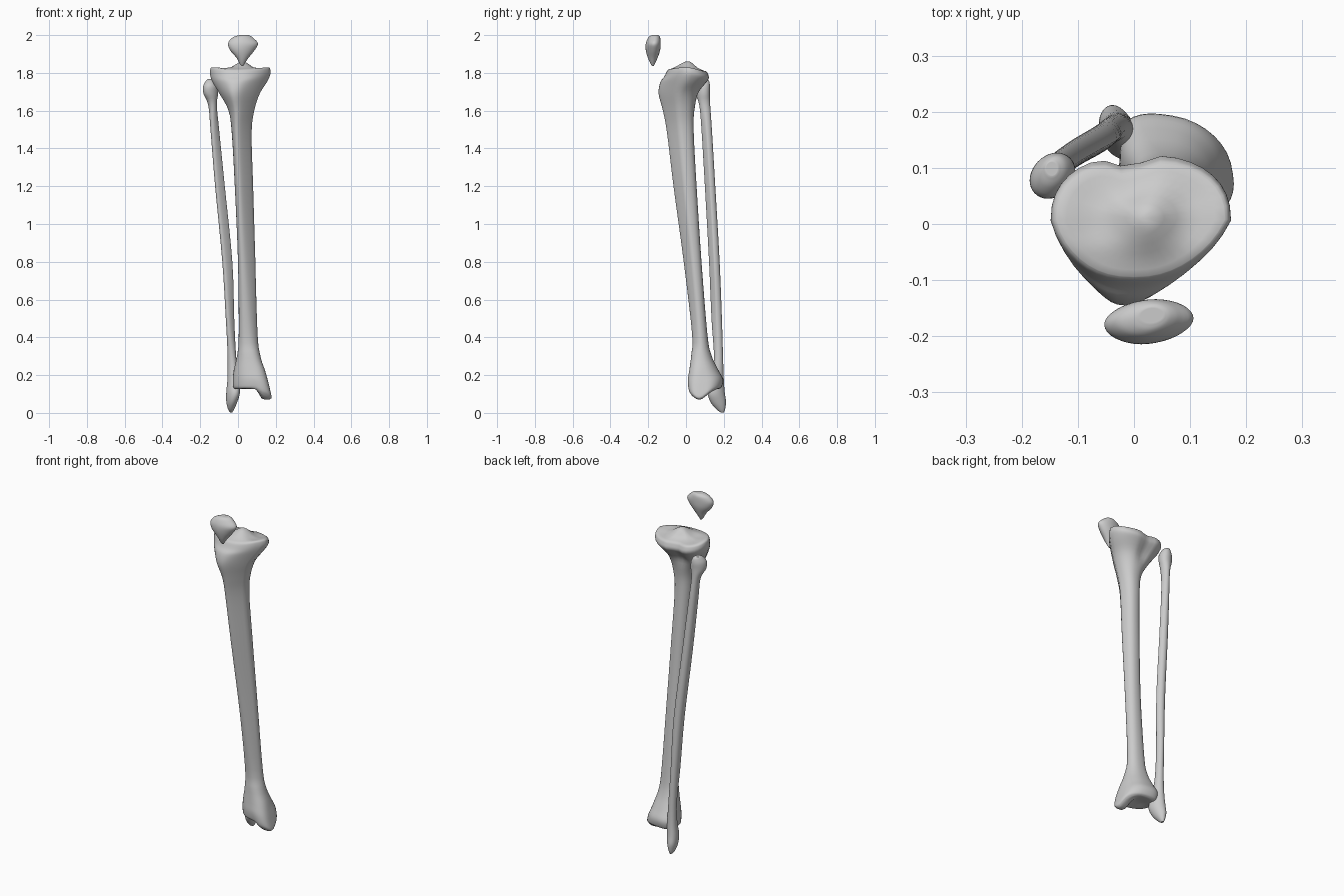
import bpy, bmesh
from math import sin, cos, pi, exp, copysign

SEG = 36


def spline(rows, steps):
    """Catmull-Rom interpolation through section rows."""
    out = []
    for i in range(len(rows) - 1):
        p0, p1, p2 = rows[max(i - 1, 0)], rows[i], rows[i + 1]
        p3 = rows[min(i + 2, len(rows) - 1)]
        for k in range(steps):
            t = k / steps
            out.append([0.5 * (2 * b + (c - a) * t + (2 * a - 5 * b + 4 * c - d) * t * t
                               + (3 * b - a - 3 * c + d) * t ** 3)
                        for a, b, c, d in zip(p0, p1, p2, p3)])
    return out + [list(rows[-1])]


def section(row, power):
    """Rounded outline filling the given extents; pinch narrows the front, skew tilts it."""
    z, x0, x1, y0, y1, pinch, skew = row
    pts = []
    for i in range(SEG):
        t = 2 * pi * i / SEG
        c, s = cos(t), sin(t + skew)
        c = copysign(abs(c) ** (2 / power), c)
        s = copysign(abs(s) ** (2 / power), s)
        f = max(0, -s)
        x = (x0 + x1) / 2 + (x1 - x0) / 2 * c * (1 - pinch * f) - 0.05 * pinch * f
        pts.append((x, (y0 + y1) / 2 + (y1 - y0) / 2 * s, z))
    return pts


def bone(name, rows, power=2.2, deform=None, steps=4):
    rings = [section(r, power) for r in spline(rows, steps)]

    def cap(ring):
        c = [sum(p[k] for p in ring) / SEG for k in range(3)]
        inner = [[tuple(c[k] + (p[k] - c[k]) * f for k in range(3)) for p in ring]
                 for f in (0.88, 0.75, 0.6, 0.45, 0.3, 0.15)]
        return inner, tuple(c)

    low, low_c = cap(rings[0])
    high, high_c = cap(rings[-1])
    rings = low[::-1] + rings + high
    fix = deform or (lambda x, y, z: (x, y, z))
    bm = bmesh.new()
    vs = [[bm.verts.new(fix(*p)) for p in ring] for ring in rings]
    for a, b in zip(vs, vs[1:]):
        for i in range(SEG):
            j = (i + 1) % SEG
            bm.faces.new((a[i], a[j], b[j], b[i]))
    for ring, c in ((vs[0], low_c), (vs[-1], high_c)):
        pole = bm.verts.new(fix(*c))
        for i in range(SEG):
            bm.faces.new((ring[i], ring[(i + 1) % SEG], pole))
    bmesh.ops.recalc_face_normals(bm, faces=bm.faces)
    mesh = bpy.data.meshes.new(name)
    bm.to_mesh(mesh)
    bm.free()
    for p in mesh.polygons:
        p.use_smooth = True
    ob = bpy.data.objects.new(name, mesh)
    bpy.context.collection.objects.link(ob)
    return ob


def clamp(v):
    v = min(1, max(0, v))
    return v * v * (3 - 2 * v)


def bump(x, y, cx, cy, wx, wy):
    return exp(-((x - cx) / wx) ** 2 - ((y - cy) / wy) ** 2)


def shape_tibia(x, y, z):
    # knee end: sloped plateau, central eminence, two hollows, rear notch
    k = clamp((z - 1.74) / 0.08)
    dz = k * (0.032 * bump(x, y, 0.025, 0.01, 0.045, 0.05)
              - 0.010 * bump(x, y, -0.07, 0.02, 0.04, 0.06)
              - 0.010 * bump(x, y, 0.10, 0.02, 0.04, 0.06)
              - 0.25 * max(0, y - 0.02) - 0.25 * max(0, -y - 0.04))
    notch = clamp((z - 1.62) / 0.08) * clamp((y - 0.02) / 0.07)
    dy = -0.022 * notch * exp(-((x + 0.01) / 0.035) ** 2)
    # ankle end: inner malleolus hangs down, underside is slightly arched
    a = clamp((0.24 - z) / 0.1)
    dz -= a * 0.055 * clamp((x - 0.085) / 0.05) * exp(-((y - 0.07) / 0.055) ** 2)
    dz += a * clamp((0.14 - z) / 0.01) * 0.012 * bump(x, y, 0.06, 0.1, 0.05, 0.06)
    # groove facing the fibula
    dx = a * 0.015 * clamp((0.03 - x) / 0.05) * exp(-((y - 0.14) / 0.03) ** 2)
    return x + dx, y + dy, z + dz


# Rows: z, x min, x max, y min, y max, front pinch, skew
tibia = [
    (0.125, -0.02, 0.165, 0.025, 0.175, 0, -0.3),
    (0.138, -0.032, 0.178, 0.014, 0.19, 0, -0.3),
    (0.18, -0.033, 0.165, 0.01, 0.196, 0, -0.3),
    (0.23, -0.022, 0.142, 0.018, 0.17, 0, -0.25),
    (0.31, -0.004, 0.118, 0.028, 0.133, 0.1, -0.2),
    (0.42, 0.004, 0.104, 0.032, 0.113, 0.2, -0.1),
    (0.8, 0.0, 0.092, -0.012, 0.082, 0.4, 0),
    (1.2, -0.017, 0.08, -0.066, 0.056, 0.5, 0),
    (1.48, -0.033, 0.072, -0.1, 0.041, 0.5, 0),
    (1.6, -0.05, 0.086, -0.122, 0.044, 0.5, 0),
    (1.69, -0.098, 0.115, -0.145, 0.068, 0.5, 0),
    (1.755, -0.137, 0.155, -0.135, 0.114, 0.4, 0),
    (1.795, -0.148, 0.172, -0.115, 0.124, 0.3, 0),
    (1.822, -0.146, 0.17, -0.102, 0.118, 0.25, 0),
    (1.83, -0.138, 0.162, -0.094, 0.11, 0.25, 0),
]
fibula = [
    (0.003, -0.042, -0.03, 0.183, 0.2, 0, 0),
    (0.02, -0.053, -0.02, 0.16, 0.207, 0, 0),
    (0.06, -0.062, -0.003, 0.128, 0.212, 0, -0.2),
    (0.11, -0.062, 0.01, 0.115, 0.205, 0, -0.3),
    (0.18, -0.056, 0.002, 0.135, 0.2, 0, -0.2),
    (0.3, -0.055, -0.01, 0.148, 0.196, 0, 0),
    (0.5, -0.064, -0.02, 0.135, 0.19, 0.2, 0),
    (0.8, -0.082, -0.03, 0.122, 0.178, 0.3, 0),
    (1.2, -0.12, -0.07, 0.1, 0.155, 0.3, 0),
    (1.5, -0.145, -0.1, 0.082, 0.137, 0.2, 0),
    (1.63, -0.158, -0.112, 0.07, 0.128, 0, 0),
    (1.69, -0.183, -0.105, 0.05, 0.126, 0, 0.2),
    (1.73, -0.184, -0.107, 0.046, 0.127, 0, 0.2),
    (1.757, -0.17, -0.12, 0.065, 0.122, 0, 0.2),
    (1.768, -0.158, -0.135, 0.085, 0.112, 0, 0),
]
patella = [
    (1.837, 0.018, 0.028, -0.18, -0.17, 0, 0),
    (1.85, 0.008, 0.036, -0.188, -0.164, 0, 0),
    (1.88, -0.008, 0.056, -0.202, -0.15, 0, 0.1),
    (1.92, -0.042, 0.088, -0.213, -0.137, 0, 0.15),
    (1.955, -0.053, 0.106, -0.213, -0.134, 0, 0.15),
    (1.983, -0.034, 0.083, -0.202, -0.136, 0, 0.15),
    (1.996, -0.008, 0.066, -0.19, -0.142, 0, 0.15),
    (2.0, 0.008, 0.055, -0.178, -0.148, 0, 0.1),
]

bone("shin_bone", tibia, 2.35, shape_tibia)
bone("calf_bone", fibula, 2.0)
bone("kneecap", patella, 1.9)
